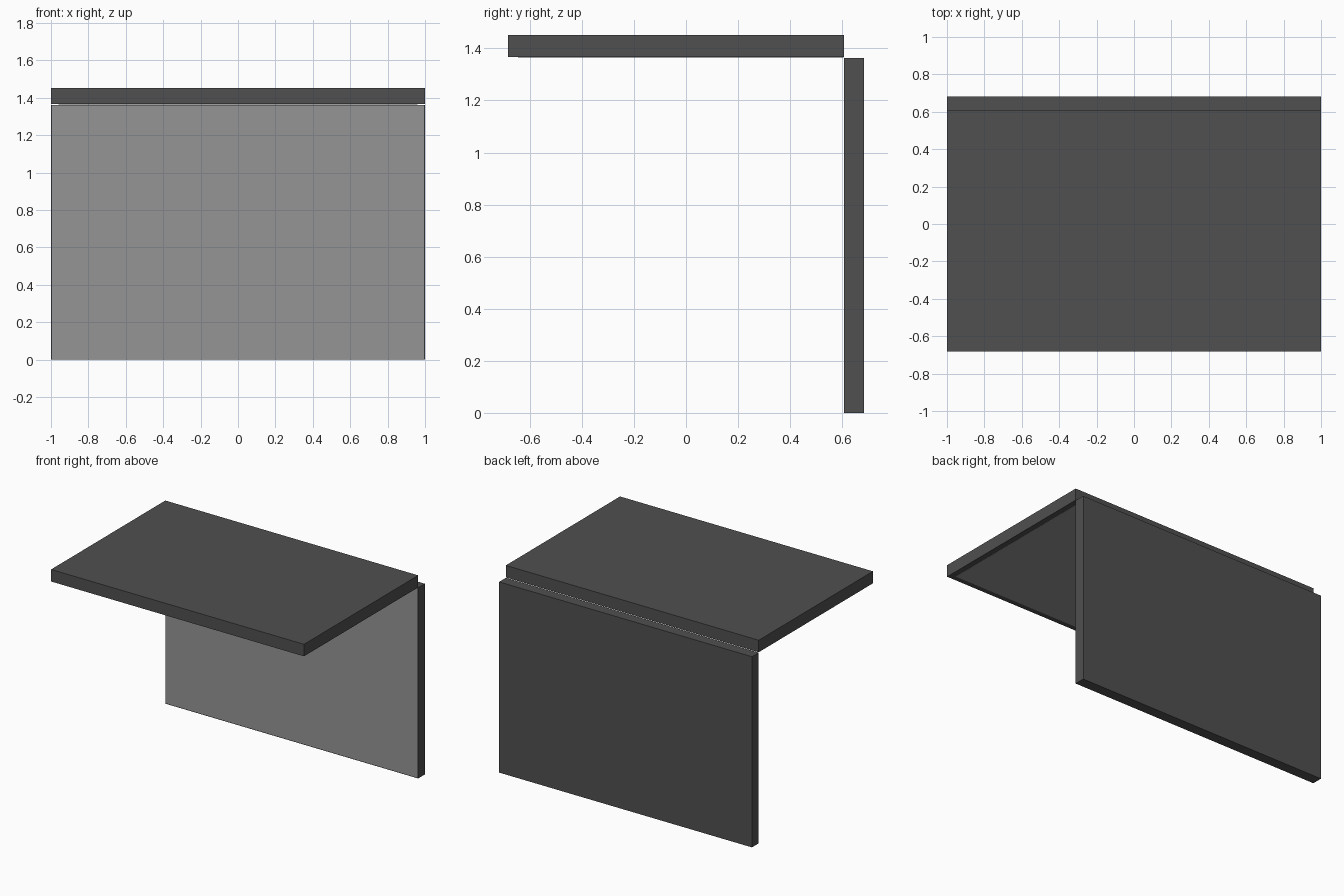
import bpy

if "Cube" in bpy.data.objects:
    bpy.data.objects.remove(bpy.data.objects["Cube"])


def material(name, value):
    mat = bpy.data.materials.new(name)
    mat.diffuse_color = (value, value, value, 1)
    mat.use_nodes = True
    mat.node_tree.nodes["Principled BSDF"].inputs["Base Color"].default_value = mat.diffuse_color
    return mat


def box(name, lo, hi, mat):
    """Box between two opposite corners."""
    bpy.ops.mesh.primitive_cube_add(size=1, location=[(a + b) / 2 for a, b in zip(lo, hi)])
    obj = bpy.context.object
    obj.name = name
    obj.scale = [b - a for a, b in zip(lo, hi)]
    bpy.ops.object.transform_apply(location=False, rotation=False, scale=True)
    obj.data.materials.append(mat)
    return obj


dark = material("dark_grey", 0.08)
light = material("light_grey", 0.3)

# Slabs: upright back and overhanging top
box("back_panel", (-1, 0.607, 0), (1, 0.683, 1.363), dark)
box("top_panel", (-1, -0.683, 1.366), (1, 0.607, 1.452), dark)

# Thin lighter facings on the inner sides of both slabs
box("back_facing", (-0.995, 0.606, 0.005), (0.995, 0.608, 1.363), light)
box("top_facing", (-0.96, -0.645, 1.365), (0.96, 0.605, 1.367), light)
